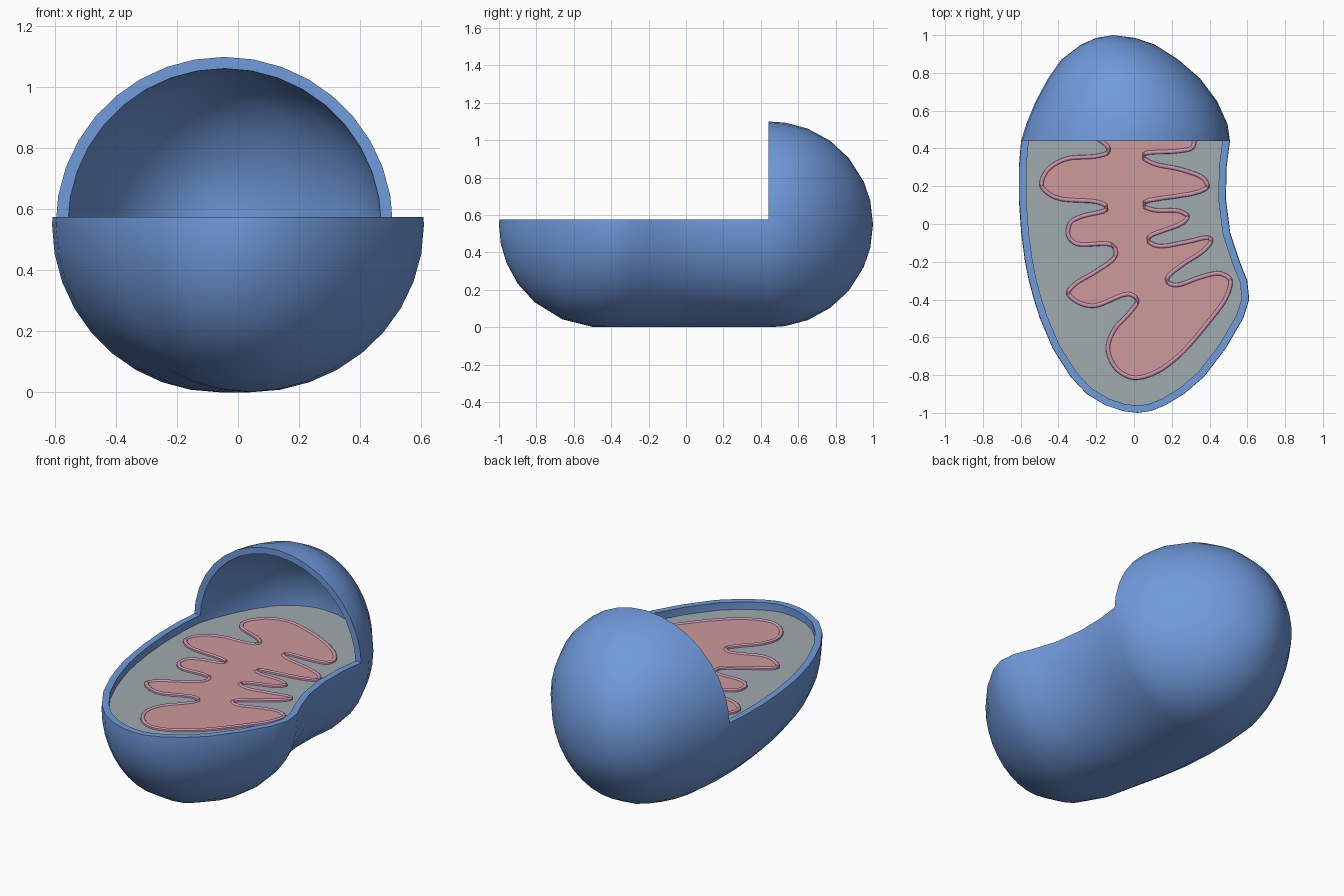
import bpy, bmesh, math
from mathutils import Vector

if "Cube" in bpy.data.objects:
    bpy.data.objects.remove(bpy.data.objects["Cube"])

R, CUT_Z, CUT_Y, LID_Z = 0.55, 0.575, 0.44, 0.53
SIDES = 36

# bean outline: y, left x, right x
ROWS = [(1, -.11, -.11), (.985, -.2, .005), (.95, -.28, .11), (.87, -.385, .235),
        (.77, -.455, .35), (.65, -.52, .44), (.53, -.57, .495), (.44, -.598, .508),
        (.3, -.61, .49), (.13, -.61, .487), (-.05, -.597, .51), (-.2, -.577, .56),
        (-.3, -.557, .6), (-.4, -.53, .61), (-.5, -.498, .578), (-.66, -.43, .485),
        (-.81, -.335, .37), (-.9, -.25, .265), (-.96, -.15, .165), (-.99, -.06, .09),
        (-1, .02, .02)]

# folded inner membrane outline, clockwise from the hood
FOLDS = [(.33, .45), (.315, .395), (.24, .375), (.06, .36), (.11, .33), (.25, .3), (.375, .25),
         (.4, .195), (.35, .16), (.06, .105), (.11, .085), (.24, .08), (.295, .045),
         (.27, 0), (.085, -.08), (.13, -.105), (.27, -.085), (.4, -.062), (.42, -.09),
         (.375, -.15), (.27, -.22), (.185, -.295), (.22, -.312), (.35, -.27), (.455, -.25),
         (.52, -.29), (.5, -.39), (.4, -.53), (.24, -.71), (.11, -.8), (-.01, -.825),
         (-.105, -.77), (-.15, -.66), (-.115, -.555), (-.03, -.46), (.005, -.405),
         (-.03, -.382), (-.21, -.445), (-.31, -.42), (-.36, -.365), (-.32, -.31),
         (-.205, -.24), (-.11, -.165), (-.12, -.122), (-.31, -.115), (-.36, -.06),
         (-.345, .015), (-.285, .05), (-.155, .085), (-.195, .105), (-.42, .13),
         (-.5, .2), (-.47, .29), (-.365, .355), (-.205, .37), (-.145, .39), (-.18, .43),
         (-.34, .5), (-.37, .57), (-.3, .68), (-.18, .725), (-.04, .7), (.15, .62), (.28, .53)]


def material(name, rgb):
    m = bpy.data.materials.new(name)
    m.diffuse_color = (*rgb, 1)
    m.use_nodes = True
    m.node_tree.nodes["Principled BSDF"].inputs["Base Color"].default_value = m.diffuse_color
    return m


def make(name, bm, mat):
    bmesh.ops.recalc_face_normals(bm, faces=bm.faces)
    me = bpy.data.meshes.new(name)
    bm.to_mesh(me)
    bm.free()
    me.materials.append(mat)
    ob = bpy.data.objects.new(name, me)
    bpy.context.collection.objects.link(ob)
    return ob


def smooth_loop(pts, n):
    """Closed centripetal Catmull-Rom curve through the points."""
    out, count = [], len(pts)
    P = [Vector(p) for p in pts]
    for i in range(count):
        p = [P[(i + k - 1) % count] for k in range(4)]
        t = [0]
        for a, b in zip(p, p[1:]):
            t.append(t[-1] + math.sqrt((b - a).length))

        def mix(a, b, ta, tb, u):
            return a * ((tb - u) / (tb - ta)) + b * ((u - ta) / (tb - ta))
        for k in range(n):
            u = t[1] + (t[2] - t[1]) * k / n
            a = [mix(p[j], p[j + 1], t[j], t[j + 1], u) for j in range(3)]
            b = [mix(a[j], a[j + 1], t[j], t[j + 2], u) for j in range(2)]
            out.append(mix(b[0], b[1], t[1], t[2], u))
    return out


def inset(loop, d):
    """Move a clockwise loop inward by d."""
    res = []
    for i, p in enumerate(loop):
        t = (loop[(i + 1) % len(loop)] - loop[i - 1]).normalized()
        res.append(p + Vector((t.y, -t.x)) * d)
    return res


def smooth(ob):
    bpy.ops.object.select_all(action='DESELECT')
    ob.select_set(True)
    bpy.context.view_layer.objects.active = ob
    bpy.ops.object.shade_smooth_by_angle(angle=math.radians(40))


blue = material("membrane blue", (.163, .325, .72))
grey = material("fluid grey", (.35, .405, .43))
mauve = material("fold edge mauve", (.60, .30, .44))
salmon = material("matrix salmon", (.62, .32, .325))

# outer shell: elliptical rings along y, hollowed and cut open
bm = bmesh.new()
rings = []
for y, a, b in ROWS:
    h = math.sqrt(max(0, R * R - max(0, abs(y) - .45) ** 2))
    if abs(y) == 1:
        rings.append([bm.verts.new((a, y, R))] * SIDES)
        continue
    rings.append([bm.verts.new(((a + b) / 2 + (b - a) / 2 * math.cos(k * math.tau / SIDES), y,
                                R + h * math.sin(k * math.tau / SIDES))) for k in range(SIDES)])
for r, s in zip(rings, rings[1:]):
    for k in range(SIDES):
        j = (k + 1) % SIDES
        bm.faces.new(list(dict.fromkeys((r[k], r[j], s[j], s[k]))))
shell = make("outer_shell", bm, blue)

bm = bmesh.new()
bmesh.ops.create_cube(bm, size=2)
for v in bm.verts:
    v.co.y += CUT_Y - 1
    v.co.z += CUT_Z + 1
    v.co.y = v.co.y if v.co.y > 0 else -2
cutter = make("shell_cutter", bm, blue)
cutter.hide_render = True

wall = shell.modifiers.new("wall", 'SOLIDIFY')
wall.thickness, wall.offset = .038, -1
cut = shell.modifiers.new("cut", 'BOOLEAN')
cut.object, cut.operation, cut.solver = cutter, 'DIFFERENCE', 'EXACT'
bpy.context.view_layer.objects.active = shell
for m in ("wall", "cut"):
    bpy.ops.object.modifier_apply(modifier=m)
bpy.data.objects.remove(cutter)
smooth(shell)

# grey fluid surface inside the shell
bm = bmesh.new()
lefts, rights = [], []
for y, a, b in ROWS:
    c, w = (a + b) / 2, (b - a) / 2 * .955
    lefts.append(bm.verts.new((c - w, y * .975, LID_Z)))
    rights.append(bm.verts.new((c + w, y * .975, LID_Z)) if w else lefts[-1])
for i in range(len(ROWS) - 1):
    bm.faces.new(list(dict.fromkeys((lefts[i], lefts[i + 1], rights[i + 1], rights[i]))))
bm.normal_update()
fluid = make("fluid_surface", bm, grey)
if fluid.data.polygons[5].normal.z < 0:
    fluid.data.flip_normals()

# folded membrane: rounded raised edge around a flat matrix
loop = smooth_loop(FOLDS, 5)
profile = [(0, -.005), (.002, .009), (.008, .014), (.016, .014), (.022, .009), (.024, .003)]
bm = bmesh.new()
strips = [[bm.verts.new((p.x, p.y, LID_Z + z)) for p in inset(loop, d)] for d, z in profile]
for r, s in zip(strips, strips[1:]):
    for k in range(len(loop)):
        j = (k + 1) % len(loop)
        bm.faces.new((r[k], r[j], s[j], s[k]))
edge = make("fold_edge", bm, mauve)
if sum(f.normal.z for f in edge.data.polygons) < 0:
    edge.data.flip_normals()
smooth(edge)

bm = bmesh.new()
face = bm.faces.new([bm.verts.new((p.x, p.y, LID_Z + .008)) for p in inset(loop, .02)])
bmesh.ops.triangulate(bm, faces=[face])
matrix = make("inner_matrix", bm, salmon)
if sum(f.normal.z for f in matrix.data.polygons) < 0:
    matrix.data.flip_normals()
